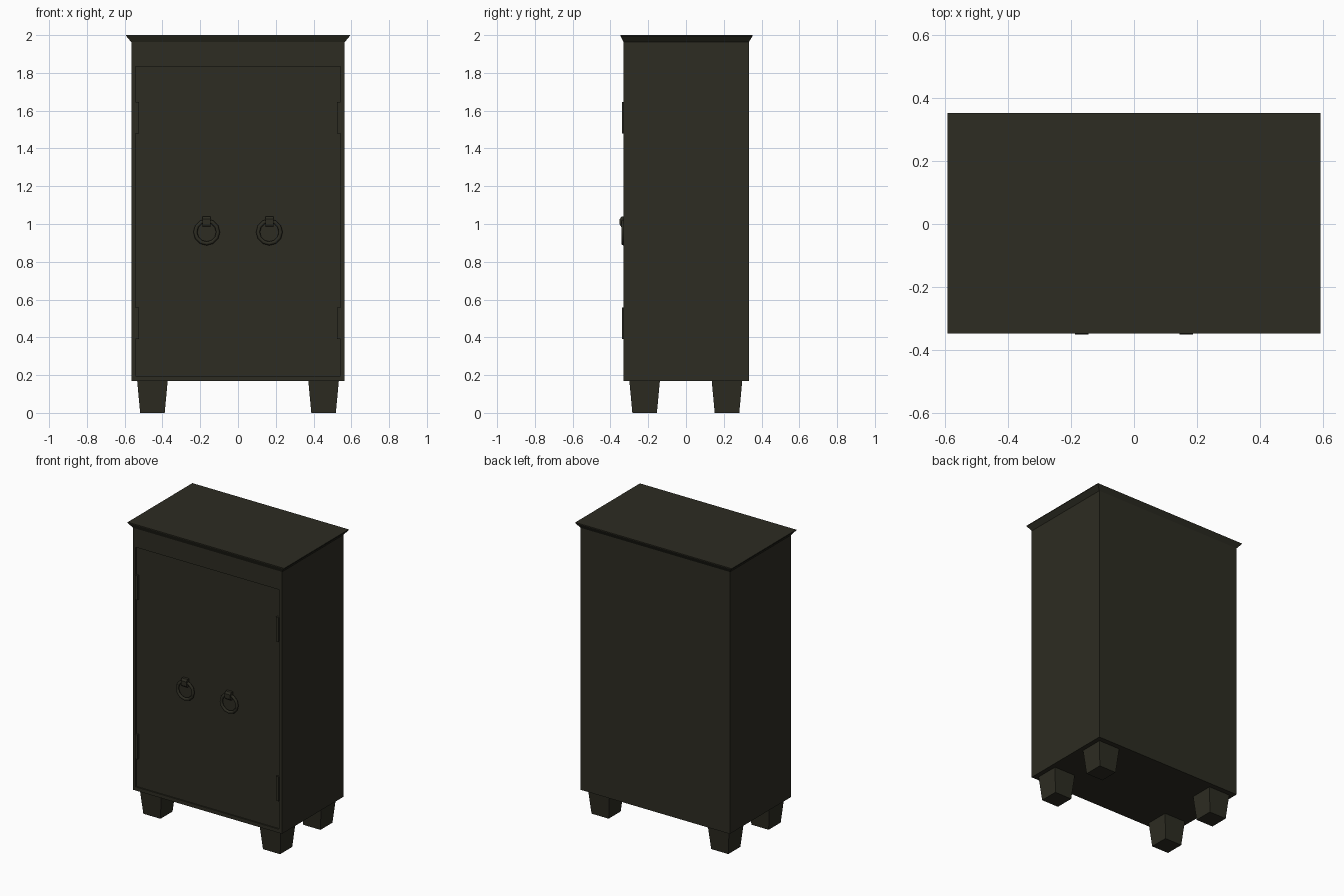
import bpy, bmesh, math

if "Cube" in bpy.data.objects:
    bpy.data.objects.remove(bpy.data.objects["Cube"])

mat = bpy.data.materials.new("dark olive wood")
mat.diffuse_color = (0.026, 0.025, 0.016, 1)
mat.use_nodes = True
mat.node_tree.nodes["Principled BSDF"].inputs["Base Color"].default_value = mat.diffuse_color


def finish(bm, name):
    bmesh.ops.recalc_face_normals(bm, faces=bm.faces)
    me = bpy.data.meshes.new(name)
    bm.to_mesh(me)
    bm.free()
    me.materials.append(mat)
    ob = bpy.data.objects.new(name, me)
    bpy.context.collection.objects.link(ob)
    return ob


def stack(levels):
    """Closed solid through rectangles (x0, x1, y0, y1, z)."""
    bm = bmesh.new()
    rings = [[bm.verts.new(p) for p in ((a, c, z), (b, c, z), (b, d, z), (a, d, z))]
             for a, b, c, d, z in levels]
    bm.faces.new(rings[0][::-1])
    bm.faces.new(rings[-1])
    for lo, hi in zip(rings, rings[1:]):
        for i in range(4):
            j = (i + 1) % 4
            bm.faces.new((lo[i], lo[j], hi[j], hi[i]))
    return bm


def box(name, x0, x1, y0, y1, z0, z1):
    return finish(stack([(x0, x1, y0, y1, z0), (x0, x1, y0, y1, z1)]), name)


# Cabinet body with flared cornice
FRONT = -0.331
bm = stack([(-0.565, 0.565, FRONT, 0.333, 0.17),
            (-0.565, 0.565, FRONT, 0.333, 1.963),
            (-0.592, 0.592, -0.347, 0.352, 1.995),
            (-0.592, 0.592, -0.347, 0.352, 2.0)])
bm.normal_update()

# Shallow recessed door panel on the front
front = next(f for f in bm.faces if f.normal.y < -0.99 and f.calc_area() > 1)
bmesh.ops.inset_individual(bm, faces=[front], thickness=0.02)
for v in front.verts:
    v.co.x = math.copysign(0.543, v.co.x)
    v.co.z = 1.835 if v.co.z > 1 else 0.195
bmesh.ops.inset_individual(bm, faces=[front], thickness=0.0005)
for v in front.verts:
    v.co.y += 0.008
finish(bm, "cabinet_body")

# Tapered feet
for sx in (-1, 1):
    for cy in (-0.219, 0.217):
        cx = sx * 0.453
        finish(stack([(cx - r, cx + r, cy - r, cy + r, z)
                      for r, z in ((0.065, 0), (0.081, 0.172))]), "foot")

for s in (-1, 1):
    # Hinges
    for z in (0.39, 1.48):
        xs = sorted((s * 0.545, s * 0.525))
        box("hinge", xs[0], xs[1], -0.338, -0.32, z, z + 0.167)
    # Ring handle and its bracket
    cx = s * 0.166
    bpy.ops.mesh.primitive_torus_add(major_segments=12, minor_segments=6,
                                     major_radius=0.06, minor_radius=0.0105,
                                     location=(cx, -0.333, 0.957),
                                     rotation=(math.pi / 2, 0, 0))
    ring = bpy.context.object
    ring.name = "ring_handle"
    ring.data.materials.append(mat)
    bpy.ops.object.shade_smooth_by_angle(angle=math.radians(65))
    finish(stack([(cx - 0.021, cx + 0.021, -0.343, -0.32, 0.985),
                  (cx - 0.021, cx + 0.021, -0.351, -0.32, 0.998),
                  (cx - 0.021, cx + 0.021, -0.351, -0.32, 1.026),
                  (cx - 0.021, cx + 0.021, -0.341, -0.32, 1.04)]), "handle_bracket")
